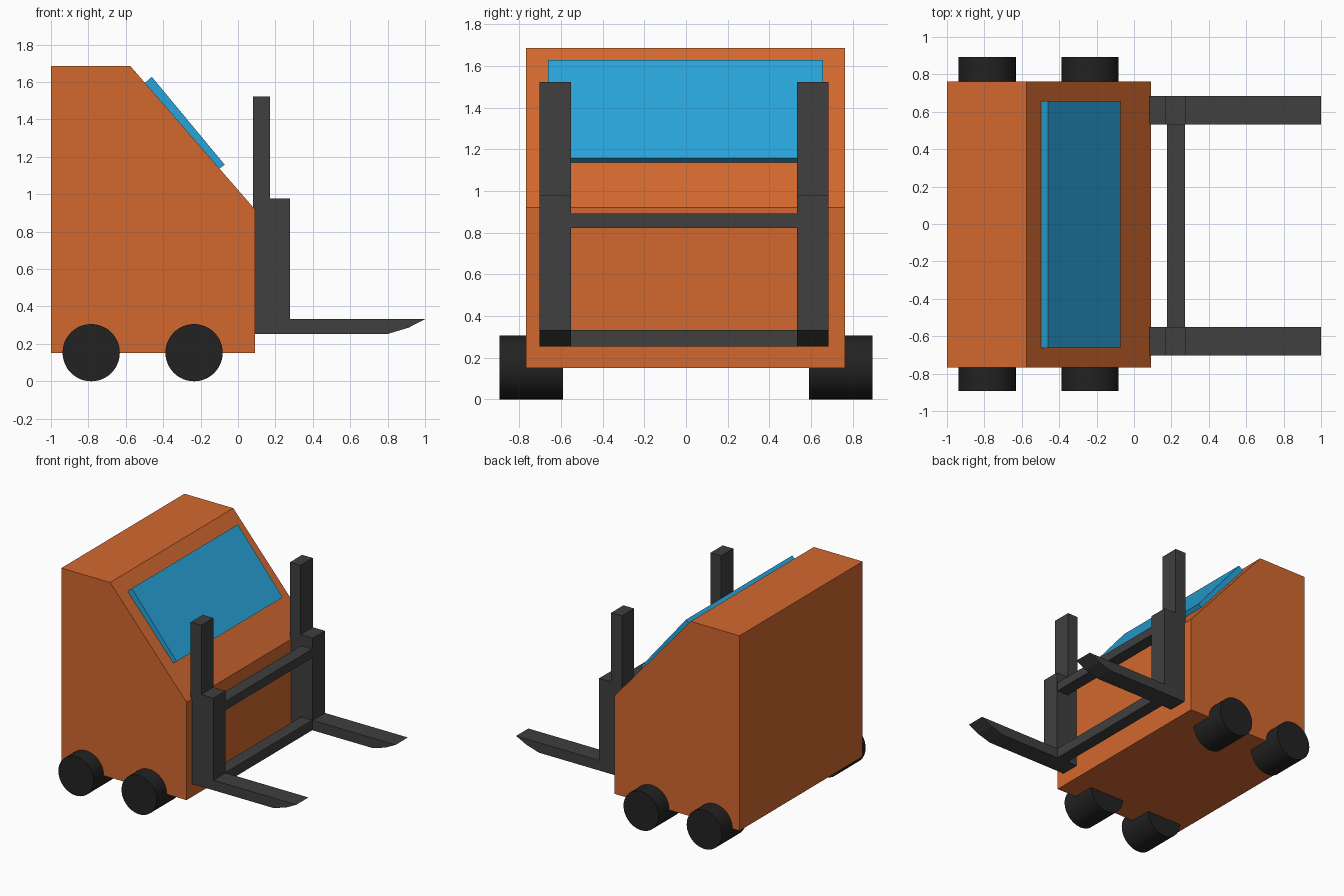
import bpy, bmesh
from math import pi

if "Cube" in bpy.data.objects:
    bpy.data.objects.remove(bpy.data.objects["Cube"])


def material(name, rgb):
    m = bpy.data.materials.new(name)
    m.diffuse_color = (*rgb, 1)
    m.use_nodes = True
    m.node_tree.nodes["Principled BSDF"].inputs["Base Color"].default_value = m.diffuse_color
    return m


ORANGE = material("orange_paint", (0.65, 0.14, 0.028))
BLUE = material("blue_glass", (0.022, 0.37, 0.70))
DARK = material("dark_steel", (0.05, 0.05, 0.05))
RUBBER = material("black_rubber", (0.016, 0.016, 0.016))


def extrude(name, profile, y0, y1, mat):
    """Extrude an (x, z) profile from y0 to y1."""
    bm = bmesh.new()
    face = bm.faces.new([bm.verts.new((x, y0, z)) for x, z in profile])
    new = bmesh.ops.extrude_face_region(bm, geom=[face])["geom"]
    verts = [v for v in new if isinstance(v, bmesh.types.BMVert)]
    bmesh.ops.translate(bm, verts=verts, vec=(0, y1 - y0, 0))
    bmesh.ops.recalc_face_normals(bm, faces=bm.faces)
    mesh = bpy.data.meshes.new(name)
    bm.to_mesh(mesh)
    bm.free()
    mesh.materials.append(mat)
    obj = bpy.data.objects.new(name, mesh)
    bpy.context.collection.objects.link(obj)
    return obj


def rect(x0, x1, z0, z1):
    return [(x0, z0), (x1, z0), (x1, z1), (x0, z1)]


# Cab body with sloped front
extrude("body", [(-1, 0.15), (0.09, 0.15), (0.09, 0.92), (-0.575, 1.685), (-1, 1.685)],
        -0.768, 0.763, ORANGE)

# Windscreen lying on the slope
extrude("windscreen", [(-0.498, 1.595), (-0.10, 1.136), (-0.071, 1.158), (-0.461, 1.628)],
        -0.662, 0.657, BLUE)

# Mast rails, and L-shaped forks with tapered tips
for side, y0, y1 in (("right", -0.702, -0.552), ("left", 0.532, 0.684)):
    extrude("mast_rail_" + side, rect(0.08, 0.172, 0.253, 1.523), y0, y1, DARK)
    extrude("fork_" + side,
            [(0.172, 0.253), (0.80, 0.253), (0.91, 0.286), (1.0, 0.332),
             (0.278, 0.332), (0.278, 0.978), (0.172, 0.978)], y0, y1, DARK)

# Carriage cross bars between the forks
for name, z0, z1 in (("lower_cross_bar", 0.253, 0.332), ("upper_cross_bar", 0.823, 0.892)):
    extrude(name, rect(0.176, 0.274, z0, z1), -0.552, 0.532, DARK)

# Wheels
for end, x in (("rear", -0.785), ("front", -0.235)):
    for side, s in (("right", -1), ("left", 1)):
        bpy.ops.mesh.primitive_cylinder_add(vertices=48, radius=0.153, depth=0.304,
                                            location=(x, s * 0.742, 0.153),
                                            rotation=(pi / 2, 0, 0))
        wheel = bpy.context.object
        wheel.name = f"wheel_{end}_{side}"
        wheel.data.materials.append(RUBBER)
        bpy.ops.object.shade_smooth_by_angle()
